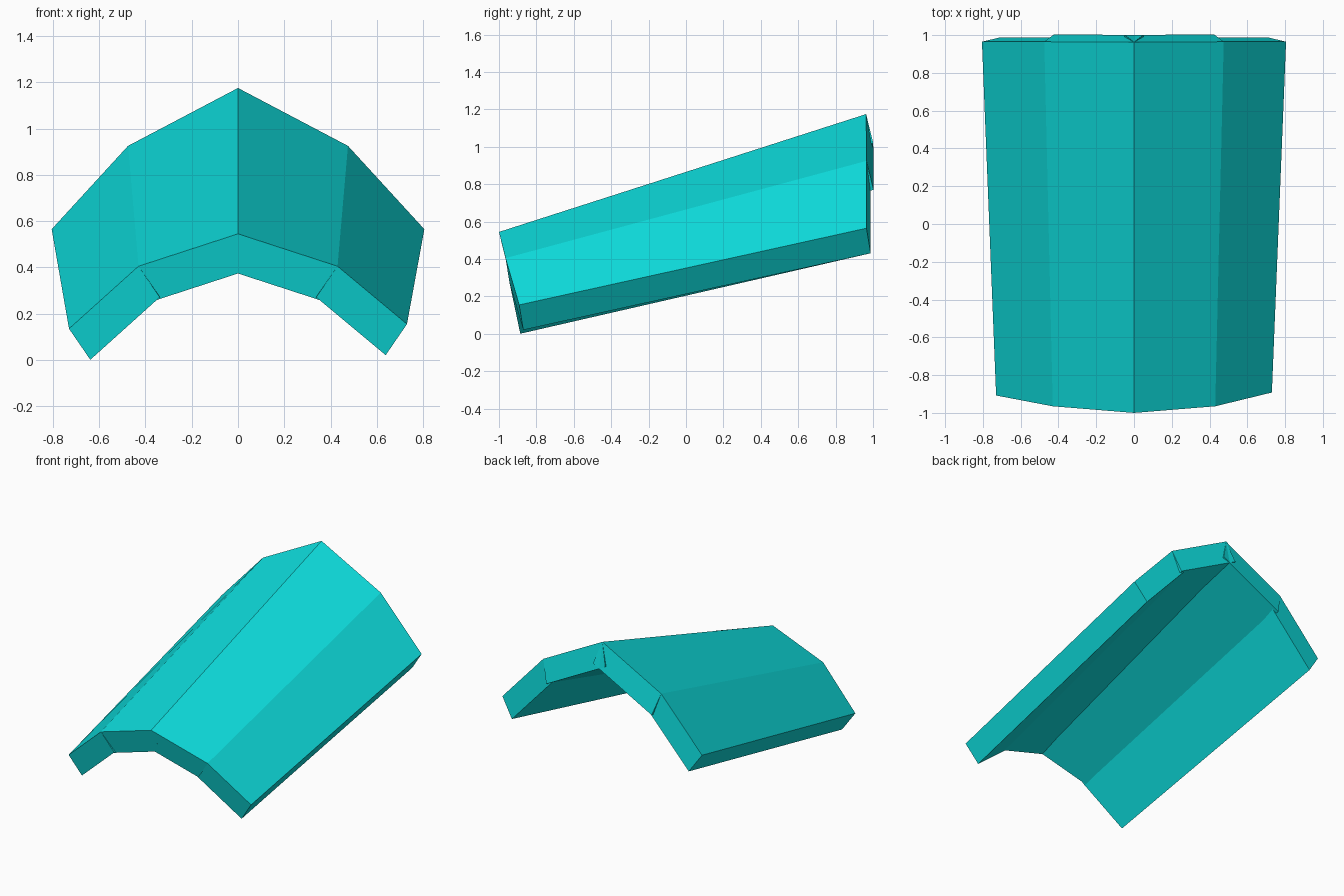
import bpy
from mathutils import Vector

cube = bpy.data.objects.get("Cube")
if cube:
    bpy.data.objects.remove(cube, do_unlink=True)

# Single flat colour
teal = bpy.data.materials.new("teal")
teal.use_nodes = True
colour = (0.004, 0.72, 0.72, 1)
teal.diffuse_color = colour
teal.node_tree.nodes["Principled BSDF"].inputs["Base Color"].default_value = colour


def panel(name, corners, depth, side):
    """Thick four-cornered plate; corners lie on the outer skin, depth points inward."""
    flip = Vector((side, 1, 1))
    outer = [Vector(c) * flip for c in corners]
    inner = [v + Vector(depth) * flip for v in outer]
    faces = [(0, 1, 2, 3), (7, 6, 5, 4)]
    faces += [(i, i + 4, (i + 1) % 4 + 4, (i + 1) % 4) for i in range(4)]
    if side < 0:
        faces = [f[::-1] for f in faces]
    mesh = bpy.data.meshes.new(name)
    mesh.from_pydata([v[:] for v in outer + inner], [], faces)
    mesh.materials.append(teal)
    obj = bpy.data.objects.new(name, mesh)
    bpy.context.collection.objects.link(obj)


# Outer skin joints, from ridge to lower edge
ridge_front, ridge_back = (0, -1, 0.545), (0, 0.963, 1.175)
bend_front, bend_back = (0.43, -0.965, 0.405), (0.475, 0.965, 0.925)
edge_back = (0.805, 0.965, 0.565)

# Upper and lower plates on each side; the lower front corners differ slightly
for label, side, edge_front in (("left", 1, (0.73, -0.892, 0.155)),
                                ("right", -1, (0.73, -0.908, 0.135))):
    panel(label + "_upper_panel", (ridge_front, bend_front, bend_back, ridge_back),
          (-0.05, 0.038, -0.155), side)
    panel(label + "_lower_panel", (bend_front, edge_front, edge_back, bend_back),
          (-0.092, 0.022, -0.134), side)
